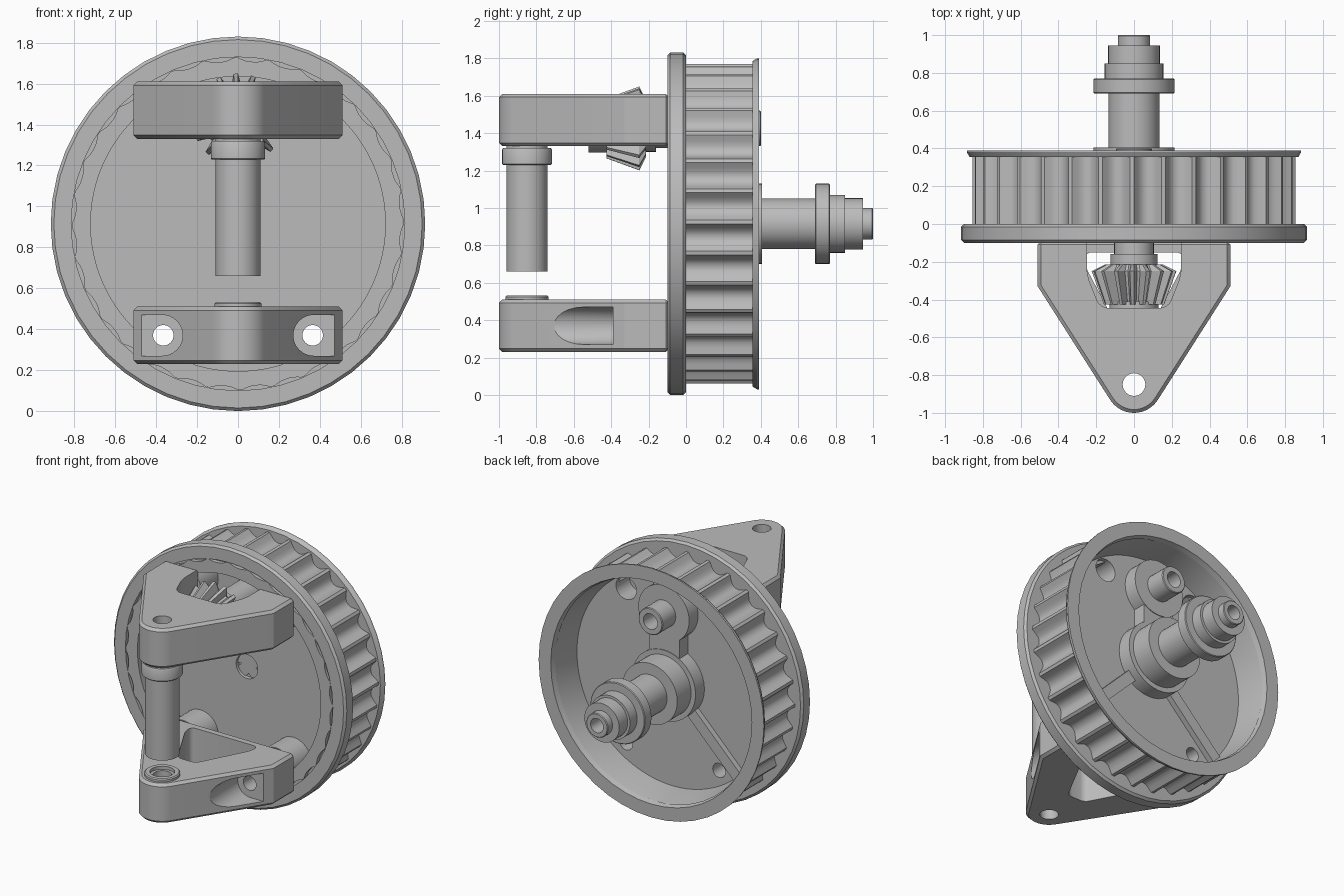
import bpy, bmesh
from math import sin, cos, pi, radians
from mathutils import Vector

if "Cube" in bpy.data.objects:
    bpy.data.objects.remove(bpy.data.objects["Cube"])

grey = bpy.data.materials.new("plain_grey")
grey.use_nodes = True
colour = (0.5, 0.5, 0.5, 1)
grey.diffuse_color = colour
for node in grey.node_tree.nodes:
    if node.type == 'BSDF_PRINCIPLED':
        node.inputs["Base Color"].default_value = colour

AXIS_Z = 0.915           # height of the wheel axis
HUB = (0, AXIS_Z)
GEAR = (0, 1.425)
WEB_FRONT, WEB_BACK = 0.1, 0.15
parts = []


def loft(name, rings, loop=False):
    """Skin a row of equal point rings; cap the ends unless it loops round."""
    bm = bmesh.new()
    rows = [[bm.verts.new(p) for p in ring] for ring in rings]
    count = len(rows[0])
    pairs = list(zip(rows, rows[1:] + rows[:1]))
    for a, b in pairs if loop else pairs[:-1]:
        for i in range(count):
            j = (i + 1) % count
            bm.faces.new((a[i], a[j], b[j], b[i]))
    if not loop:
        bm.faces.new(rows[0])
        bm.faces.new(rows[-1])
    bmesh.ops.recalc_face_normals(bm, faces=bm.faces)
    mesh = bpy.data.meshes.new(name)
    bm.to_mesh(mesh)
    bm.free()
    mesh.materials.append(grey)
    obj = bpy.data.objects.new(name, mesh)
    bpy.context.collection.objects.link(obj)
    parts.append(obj)
    return obj


def place(outline, h, axis):
    return [(u, h, v) if axis == 'y' else (u, v, h) for u, v in outline]


def circle(radius, centre, n=48):
    radius = radius if callable(radius) else (lambda i, r=radius: r)
    return [(centre[0] + radius(i) * cos(2 * pi * i / n),
             centre[1] + radius(i) * sin(2 * pi * i / n)) for i in range(n)]


def turned(name, profile, centre, axis='y', n=48, loop=False):
    """Turn a (radius, height) profile round an axis."""
    return loft(name, [place(circle(r, centre, n), h, axis) for r, h in profile], loop)


def prism(name, outline, low, high, axis):
    return loft(name, [place(outline, h, axis) for h in (low, high)])


def apply(obj, kind, **settings):
    mod = obj.modifiers.new(kind, kind)
    for key, value in settings.items():
        setattr(mod, key, value)
    bpy.context.view_layer.objects.active = obj
    bpy.ops.object.modifier_apply(modifier=mod.name)


def chamfer(obj, width, angle, segments=1):
    apply(obj, 'BEVEL', width=width, segments=segments,
          limit_method='ANGLE', angle_limit=radians(angle))


def cut(cutter, *targets):
    cutter.hide_render = True
    for target in targets:
        apply(target, 'BOOLEAN', operation='DIFFERENCE', solver='EXACT', object=cutter)
    parts.remove(cutter)
    bpy.data.objects.remove(cutter)


def mirrored(half):
    return half + [(-x, y) for x, y in reversed(half)]


def toothed(outer, root, pattern):
    return lambda i: root + (outer - root) * pattern[i % len(pattern)]


# Wheel: front flange ring and recessed web in one turned piece
wheel = turned("wheel_flange", [
    (0.05, WEB_BACK), (0.05, 0.13), (0.085, 0.13), (0.085, WEB_FRONT), (0.73, WEB_FRONT),
    (0.73, -0.07), (0.815, -0.07), (0.815, -0.1), (0.9, -0.1), (0.915, -0.085),
    (0.915, -0.015), (0.9, 0), (0.77, 0), (0.77, WEB_BACK)], HUB, loop=True)

# Toothed belt drum, hollow at the back, with its scalloped front end
TEETH = 32
groove = [1, 1, 0.5, 0.13, 0, 0, 0.13, 0.5]
belt = toothed(0.855, 0.8, groove)
turned("toothed_drum", [(belt, -0.01), (belt, 0.365), (0.785, 0.365), (0.75, 0.14),
       (0.75, -0.01)], HUB, n=TEETH * len(groove), loop=True)
scallop = toothed(0.812, 0.795, groove)
turned("drum_front_ring", [(scallop, -0.06), (scallop, -0.1), (0.72, -0.1), (0.72, 0.12),
       (0.74, 0.12), (0.74, -0.06)], HUB, n=TEETH * len(groove), loop=True)
turned("rear_rim", [(0.87, 0.355), (0.885, 0.38), (0.885, 0.39), (0.79, 0.39), (0.78, 0.355)],
       HUB, loop=True)

# Stepped hollow axle with collars
turned("axle", [
    (0.05, 0.14), (0.25, 0.14), (0.25, 0.25), (0.215, 0.25), (0.215, 0.405),
    (0.135, 0.405), (0.135, 0.69), (0.21, 0.69), (0.215, 0.695), (0.215, 0.765), (0.21, 0.77),
    (0.155, 0.77), (0.155, 0.85), (0.137, 0.85), (0.137, 0.945), (0.085, 0.945),
    (0.085, 0.995), (0.08, 1), (0.05, 1)], HUB, n=40, loop=True)

# Raised boss, neck and ribs on the back of the web
turned("gear_shaft_boss", [(0.2, 0.14), (0.2, 0.25)], GEAR)


def rib(name, start, end, half_width, top):
    a, b = Vector(start), Vector(end)
    side = (b - a).orthogonal().normalized() * half_width
    prism(name, [a + side, b + side, b - side, a - side], 0.12, top, 'y')


rib("boss_neck", HUB, GEAR, 0.12, 0.245)
for side, label in ((1, "left"), (-1, "right")):
    rib(label + "_rib", HUB, (side * 0.535, AXIS_Z - 0.535), 0.04, 0.19)

# Bevel gear and its shaft
turned("gear_shaft", [
    (0.055, 0.12), (0.095, 0.12), (0.095, 0.395), (0.09, 0.4), (0.055, 0.4)],
    GEAR, n=32, loop=True)
turned("gear_hub", [(0.105, 0.12), (0.105, -0.16), (0.125, -0.16), (0.125, -0.24)], GEAR, n=32)
turned("gear_nose", [(0.13, -0.41), (0.13, -0.52)], GEAR, n=32)
tooth = [1, 1, 0, 0]
turned("bevel_gear", [
    (toothed(0.155, 0.14, tooth), -0.215), (toothed(0.224, 0.165, tooth), -0.25),
    (toothed(0.16, 0.115, tooth), -0.425)], GEAR, n=16 * len(tooth))

# Two triangular brackets with a rounded nose
NOSE = (0, -0.85)
first, last = radians(-32.6), radians(-147.4)
nose_arc = [(0.15 * cos(first + (last - first) * t / 16),
             NOSE[1] + 0.15 * sin(first + (last - first) * t / 16)) for t in range(17)]
plan = [(0.51, -0.09), (0.51, -0.33)] + nose_arc + [(-0.51, -0.33), (-0.51, -0.09)]
LOW_Z, HIGH_Z = 0.37, 1.47
lower = prism("lower_bracket", plan, 0.23, 0.51, 'z')
upper = prism("upper_bracket", plan, 1.33, 1.61, 'z')
windows = {
    "upper": mirrored([(0.25, 0.02), (0.25, -0.27), (0.18, -0.445)]),
    "lower": mirrored([(0.26, -0.15), (0.26, -0.22), (0.07, -0.58)])}
for bracket, key, middle in ((lower, "lower", LOW_Z), (upper, "upper", HIGH_Z)):
    chamfer(bracket, 0.018, 60)
    window = prism("window_cutter", windows[key], middle - 0.3, middle + 0.3, 'z')
    chamfer(window, 0.045, 20, 4)
    cut(window, bracket)
    cut(turned("pin_cutter", [(0.06, middle - 0.3), (0.06, middle + 0.3)], NOSE, 'z', 32), bracket)

# Bracket feet inside the recess, bolt holes, and pockets in the lower bracket
BOLT_X = 0.365
for side, label in ((1, "left"), (-1, "right")):
    x = side * BOLT_X
    low_foot, high_foot = [
        turned(label + name, [(0.14, -0.095), (0.14, 0.12)], (x, z), n=32)
        for name, z in (("_lower_foot", LOW_Z), ("_upper_foot", HIGH_Z))]
    cut(turned("bolt_cutter", [(0.05, -1.1), (0.05, 0.3)], (x, LOW_Z), n=32),
        lower, low_foot, wheel)
    cut(turned("blind_cutter", [(0.08, 0.0), (0.08, 0.3)], (x, HIGH_Z), n=32),
        high_foot, wheel)
    half_round = [(x + side * (0.005 - 0.1 * cos(a)), LOW_Z + 0.1 * sin(a))
                  for a in [radians(-90 + 15 * k) for k in range(13)]]
    end = [(side * 0.7, LOW_Z + 0.1), (side * 0.7, LOW_Z - 0.1)]
    cut(prism("pocket_cutter", half_round + end, -1.1, -0.39, 'y'), lower)

# Hollow pivot pin under the upper bracket and bushing on the lower one
turned("pivot_pin", [
    (0.06, 0.66), (0.11, 0.66), (0.11, 1.23), (0.128, 1.23), (0.133, 1.235), (0.133, 1.31),
    (0.128, 1.32), (0.11, 1.32), (0.11, 1.34), (0.06, 1.34)], NOSE, 'z', 40, True)
turned("lower_bushing", [(0.08, 0.49), (0.115, 0.49), (0.115, 0.525), (0.108, 0.532),
       (0.08, 0.532)], NOSE, 'z', 40, True)

# Smooth shading with sharp edges kept
bpy.ops.object.select_all(action='DESELECT')
for obj in parts:
    obj.select_set(True)
bpy.context.view_layer.objects.active = parts[0]
bpy.ops.object.shade_smooth_by_angle(angle=radians(30))
